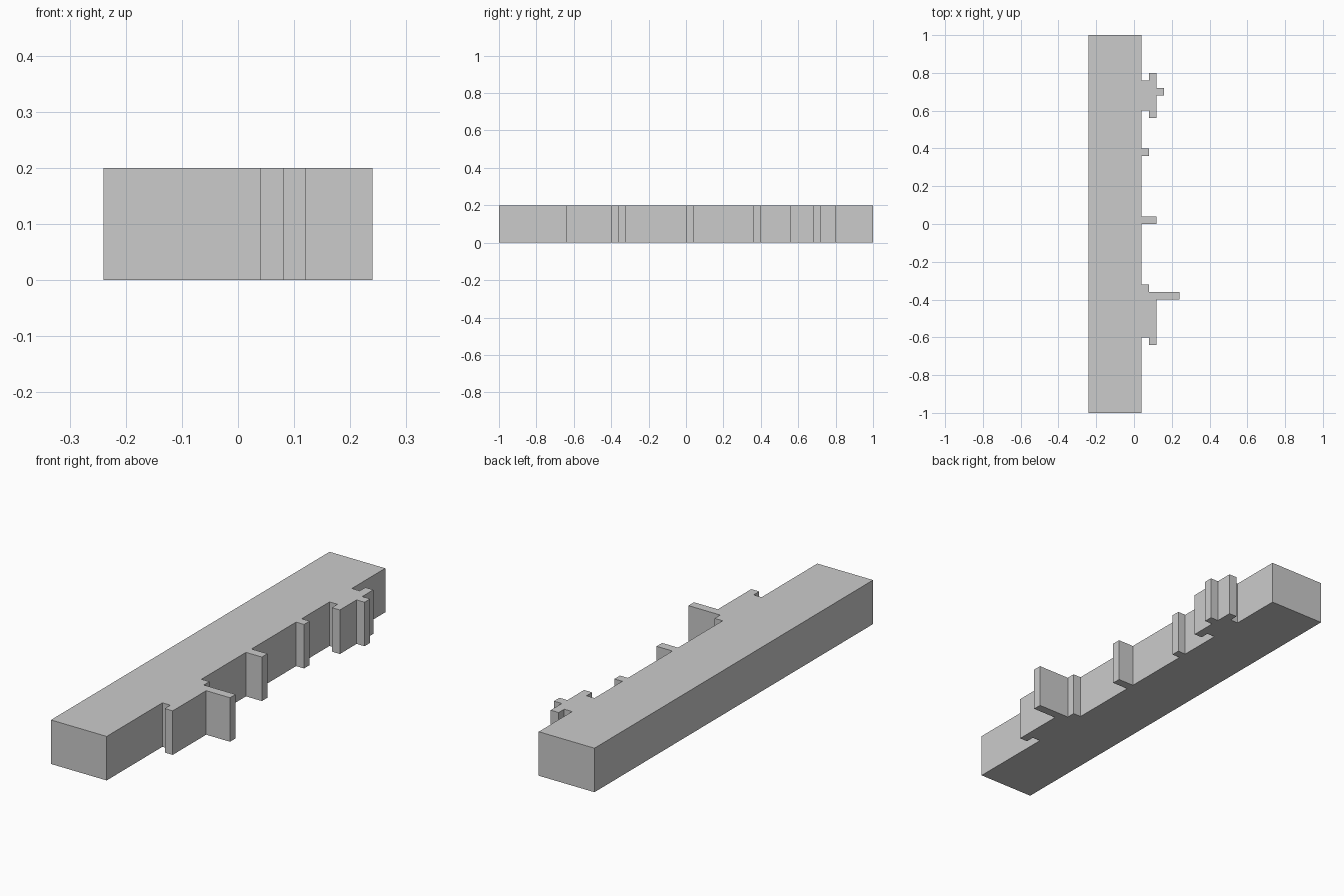
import bpy, bmesh

HEIGHT = 0.2

# Stepped plan outline, counter-clockwise: plain back, notched right edge
outline = [
    (-0.24, -1), (0.04, -1),
    # long lower step with hooked end and projecting fin
    (0.04, -0.60), (0.08, -0.60), (0.08, -0.64), (0.12, -0.64),
    (0.12, -0.40), (0.24, -0.40), (0.24, -0.36), (0.08, -0.36),
    (0.08, -0.32), (0.04, -0.32),
    # two single teeth
    (0.04, 0.00), (0.12, 0.00), (0.12, 0.04), (0.04, 0.04),
    (0.04, 0.36), (0.08, 0.36), (0.08, 0.40), (0.04, 0.40),
    # upper step with a hook at each end and a small knob
    (0.04, 0.60), (0.08, 0.60), (0.08, 0.56), (0.12, 0.56),
    (0.12, 0.68), (0.16, 0.68), (0.16, 0.72), (0.12, 0.72),
    (0.12, 0.80), (0.08, 0.80), (0.08, 0.76), (0.04, 0.76),
    (0.04, 1), (-0.24, 1),
]

# Extrude the outline into a solid bar
bm = bmesh.new()
base = bm.faces.new([bm.verts.new((x, y, 0)) for x, y in outline])
top = bmesh.ops.extrude_face_region(bm, geom=[base], use_keep_orig=True)
bmesh.ops.translate(bm, vec=(0, 0, HEIGHT),
                    verts=[v for v in top["geom"] if isinstance(v, bmesh.types.BMVert)])
bmesh.ops.recalc_face_normals(bm, faces=bm.faces)

mesh = bpy.data.meshes.new("notched_bar")
bm.to_mesh(mesh)
bm.free()
bpy.context.collection.objects.link(bpy.data.objects.new("notched_bar", mesh))
